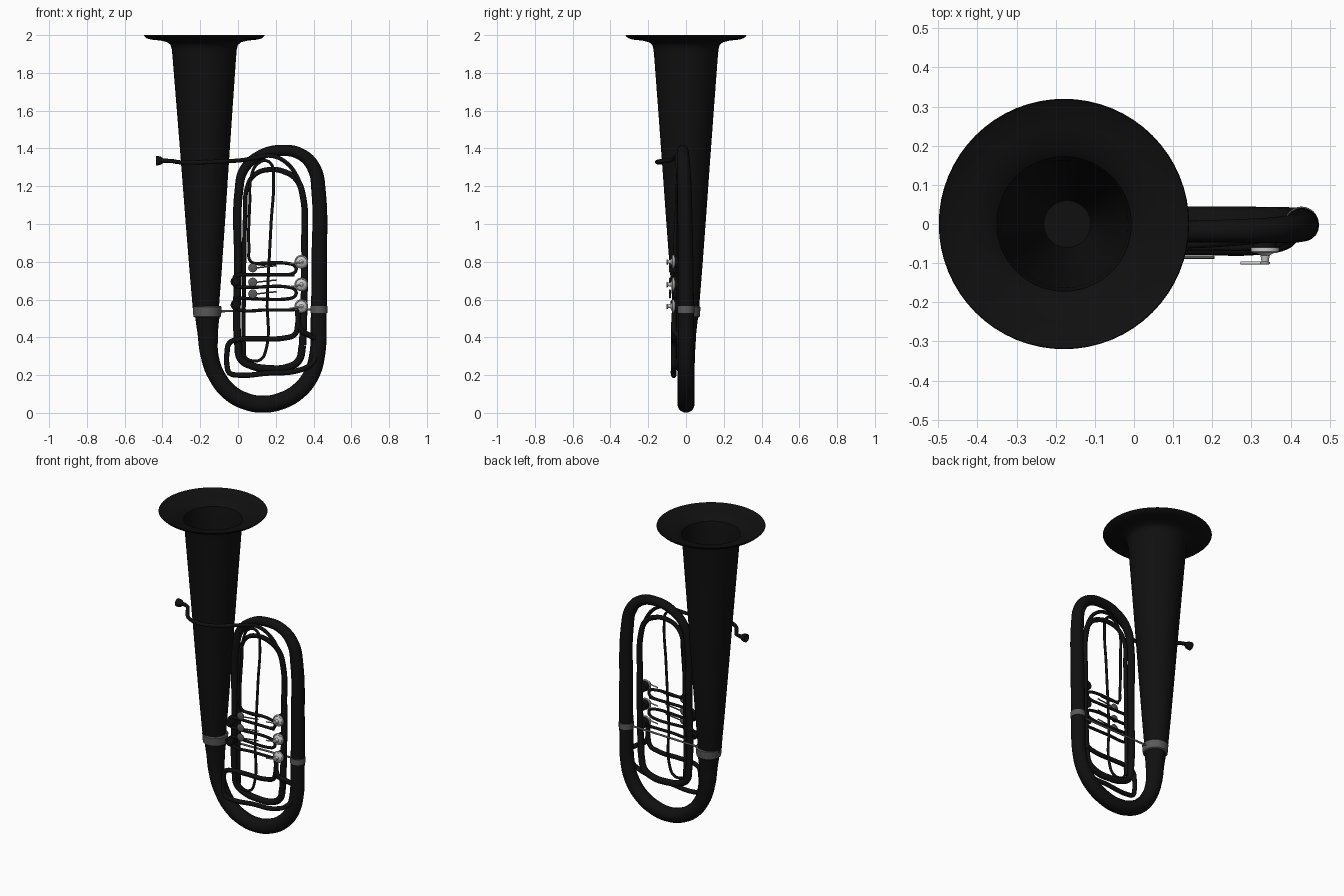
import bpy, bmesh, math
from mathutils import Vector


def mat(name, v):
    m = bpy.data.materials.new(name)
    m.diffuse_color = (v, v, v, 1)
    return m


BLACK = mat("black_lacquer", 0.005)
GREY = mat("dark_steel", 0.1)
SILVER = mat("bright_silver", 0.6)


def tube(name, pts, r=None, material=BLACK, smooth=True, sides=5):
    """Swept round tube through pts (x, y, z[, radius])."""
    cu = bpy.data.curves.new(name, 'CURVE')
    cu.dimensions = '3D'
    cu.bevel_depth = 1
    cu.bevel_resolution = sides
    cu.resolution_u = 8
    cu.use_fill_caps = True
    sp = cu.splines.new('BEZIER')
    sp.bezier_points.add(len(pts) - 1)
    for bp, p in zip(sp.bezier_points, pts):
        bp.co = p[:3]
        bp.radius = r if r else p[3]
        bp.handle_left_type = bp.handle_right_type = 'AUTO' if smooth else 'VECTOR'
    ob = bpy.data.objects.new(name, cu)
    bpy.context.collection.objects.link(ob)
    cu.materials.append(material)
    activate(ob)
    bpy.ops.object.convert(target='MESH')
    finish(bpy.context.object)
    return bpy.context.object


def activate(ob):
    bpy.ops.object.select_all(action='DESELECT')
    ob.select_set(True)
    bpy.context.view_layer.objects.active = ob


def finish(ob):
    activate(ob)
    bpy.ops.object.shade_smooth_by_angle(angle=math.radians(40))


def lathe(name, profile, origin, axis=(0, 0, 1), material=BLACK, n=32, lean=0.0):
    """Turn (radius, distance) points around an axis through origin."""
    q = Vector(axis).to_track_quat('Z', 'Y')
    bm = bmesh.new()
    rings = []
    for r, d in profile:
        rings.append([bm.verts.new(q @ Vector((r * math.cos(2 * math.pi * i / n) + lean * d,
                                               r * math.sin(2 * math.pi * i / n), d)) + Vector(origin))
                      for i in range(n)])
    for a, b in zip(rings, rings[1:]):
        for i in range(n):
            j = (i + 1) % n
            bm.faces.new((a[i], a[j], b[j], b[i]))
    bm.faces.new(rings[0][::-1])
    bm.faces.new(rings[-1])
    bmesh.ops.recalc_face_normals(bm, faces=bm.faces)
    me = bpy.data.meshes.new(name)
    bm.to_mesh(me)
    bm.free()
    me.materials.append(material)
    ob = bpy.data.objects.new(name, me)
    bpy.context.collection.objects.link(ob)
    finish(ob)
    return ob


# Bell: outer wall, flared rim, then the inner wall back down
lathe("bell", [(.068, .54), (.085, .75), (.105, 1.02), (.125, 1.3), (.147, 1.6), (.168, 1.88),
               (.172, 1.925), (.178, 1.948), (.195, 1.962), (.23, 1.971), (.28, 1.976), (.305, 1.983),
               (.32, 1.997), (.318, 2.0), (.30, 1.99), (.25, 1.978), (.2, 1.967), (.172, 1.945),
               (.163, 1.88), (.12, 1.3), (.08, .75), (.06, .6)],
      (-.167, 0, 0), n=64, lean=.006)

# Main bore: bottom bow, right branch, top bow, left branch
tube("main_bow", [
    (-.163, 0, .56, .07), (-.16, 0, .42, .054), (-.15, 0, .3, .047), (-.115, 0, .2, .045),
    (-.045, 0, .11, .045), (.04, 0, .062, .045), (.13, 0, .046, .045), (.225, 0, .062, .045),
    (.32, 0, .115, .044), (.387, 0, .2, .043), (.418, 0, .3, .042), (.427, 0, .5, .042),
    (.43, -.002, .8, .041), (.426, -.008, 1.18, .038), (.405, -.012, 1.29, .036),
    (.34, -.016, 1.365, .032), (.23, -.018, 1.39, .029), (.11, -.02, 1.36, .027),
    (.03, -.024, 1.285, .025), (.005, -.027, 1.18, .023), (0, -.03, .8, .021),
    (0, -.03, .36, .02), (.015, -.03, .285, .02), (.07, -.03, .25, .02), (.16, -.03, .234, .02),
    (.26, -.03, .24, .02), (.32, -.03, .275, .02), (.342, -.03, .36, .02)], sides=8)

# Inner loop
tube("inner_loop", [
    (.342, -.03, .36, .02), (.35, -.03, .6, .019), (.352, -.03, .9, .018), (.343, -.03, 1.15, .017),
    (.31, -.03, 1.235, .016), (.25, -.03, 1.275, .015), (.165, -.03, 1.288, .014),
    (.09, -.03, 1.262, .013), (.05, -.03, 1.2, .012), (.038, -.035, 1.05, .012),
    (.032, -.035, .7, .011), (.03, -.035, .4, .011), (.032, -.035, .3, .011)])

# Mouthpipe curving round the front of the bell
tube("mouthpipe", [
    (-.39, 0, 1.335), (-.355, -.012, 1.334), (-.32, -.06, 1.328), (-.27, -.12, 1.325),
    (-.18, -.152, 1.327), (-.08, -.138, 1.332), (.02, -.08, 1.338), (.1, -.055, 1.352),
    (.18, -.05, 1.36), (.255, -.045, 1.325), (.31, -.04, 1.255), (.342, -.032, 1.17)], r=.011)
lathe("mouthpiece", [(.011, 0), (.012, .015), (.022, .03), (.025, .045), (.025, .055),
                     (.02, .055), (.006, .035)], (-.38, 0, 1.335), (-1, 0, 0))

# Thin long slide
tube("long_slide", [
    (.03, -.045, .36), (.036, -.045, .3), (.07, -.045, .277), (.12, -.045, .283), (.147, -.045, .33),
    (.155, -.045, .6), (.175, -.045, 1.0), (.188, -.045, 1.25), (.18, -.045, 1.31), (.15, -.045, 1.335),
    (.105, -.045, 1.32), (.075, -.045, 1.27), (.062, -.05, 1.1), (.058, -.06, .87),
    (.065, -.06, .805), (.1, -.06, .79), (.2, -.06, .79)], r=.008)

# Valve crooks, each a small U
for i, (z0, z1) in enumerate(((.79, .732), (.665, .605))):
    tube(f"valve_crook_{i + 1}", [
        (.0, -.06, z0 - .058 if i else z1), (.27, -.06, z1), (.3, -.06, z1 + .012),
        (.308, -.06, (z0 + z1) / 2), (.3, -.06, z0 - .012), (.27, -.06, z0), (.07, -.06, z0),
        (.0, -.06, z0)][0 if i else 1:7 if not i else 8], r=.009)
tube("valve_crook_lower", [(-.01, -.06, .732), (.0, -.06, .732), (.3, -.06, .732)], r=.009)
tube("valve_crook_middle", [(0, -.06, .665), (-.018, -.06, .675), (-.022, -.06, .7),
                            (-.015, -.06, .725), (.01, -.06, .732)], r=.009)
tube("valve_crook_bottom", [(.0, -.06, .605), (-.018, -.06, .59), (-.015, -.06, .558),
                            (.01, -.06, .545), (.15, -.06, .545), (.3, -.06, .545)], r=.009)

# Lower tuning slide
tube("tuning_slide", [
    (.315, -.06, .56), (.315, -.065, .46), (.3, -.065, .415), (.25, -.065, .397), (.1, -.065, .392),
    (0, -.065, .388), (-.045, -.065, .37), (-.058, -.065, .32), (-.058, -.065, .25),
    (-.045, -.065, .212), (0, -.065, .2), (.15, -.065, .21), (.32, -.065, .225),
    (.39, -.05, .26), (.415, -.02, .31)], r=.014)
tube("tuning_branch", [(.315, -.065, .48), (.335, -.062, .435), (.37, -.045, .415), (.415, -.02, .39)], r=.015)

# Rotary valves, levers, paddles
for i, z in enumerate((.8, .68, .565)):
    lathe(f"valve_housing_{i + 1}", [(.03, 0), (.03, .035)], (.335, -.025, z), (0, -1, 0), BLACK)
    lathe(f"valve_cap_{i + 1}", [(.036, 0), (.036, .01), (.031, .014), (.028, .011), (.022, .014),
                                (.012, .02), (.009, .036), (.012, .037), (.012, .042)],
          (.335, -.06, z), (0, -1, 0), SILVER)
    tube(f"valve_lever_{i + 1}", [(.345, -.1, z - .002), (.272, -.1, z - .012)], r=.004, material=SILVER, smooth=False)
    pz = (.768, .692, .63)[i]
    tube(f"paddle_arm_{i + 1}", [(.1, -.085, pz), (.205, -.085, pz + .012)], r=.004, material=GREY, smooth=False)
    pad = lathe(f"finger_paddle_{i + 1}", [(.02, 0), (.024, .003), (.024, .008), (.018, .011)],
                (.078, -.08, pz), (0, -1, 0), GREY)
for i, z in enumerate((.695, .572)):
    lathe(f"crook_knob_{i + 1}", [(.018, 0), (.027, .008), (.027, .03), (.018, .038)],
          (-.012, -.045, z), (0, -1, 0), BLACK)

# Clamp bands and cross brace
lathe("bell_band", [(.066, .505), (.073, .51), (.077, .56), (.07, .566)], (-.163, 0, 0), material=GREY)
lathe("bow_band", [(.04, .528), (.0445, .53), (.0445, .565), (.04, .567)], (.428, 0, 0), material=GREY)
tube("cross_brace", [(-.1, 0, .538), (.4, 0, .548)], r=.006, material=GREY, smooth=False)
